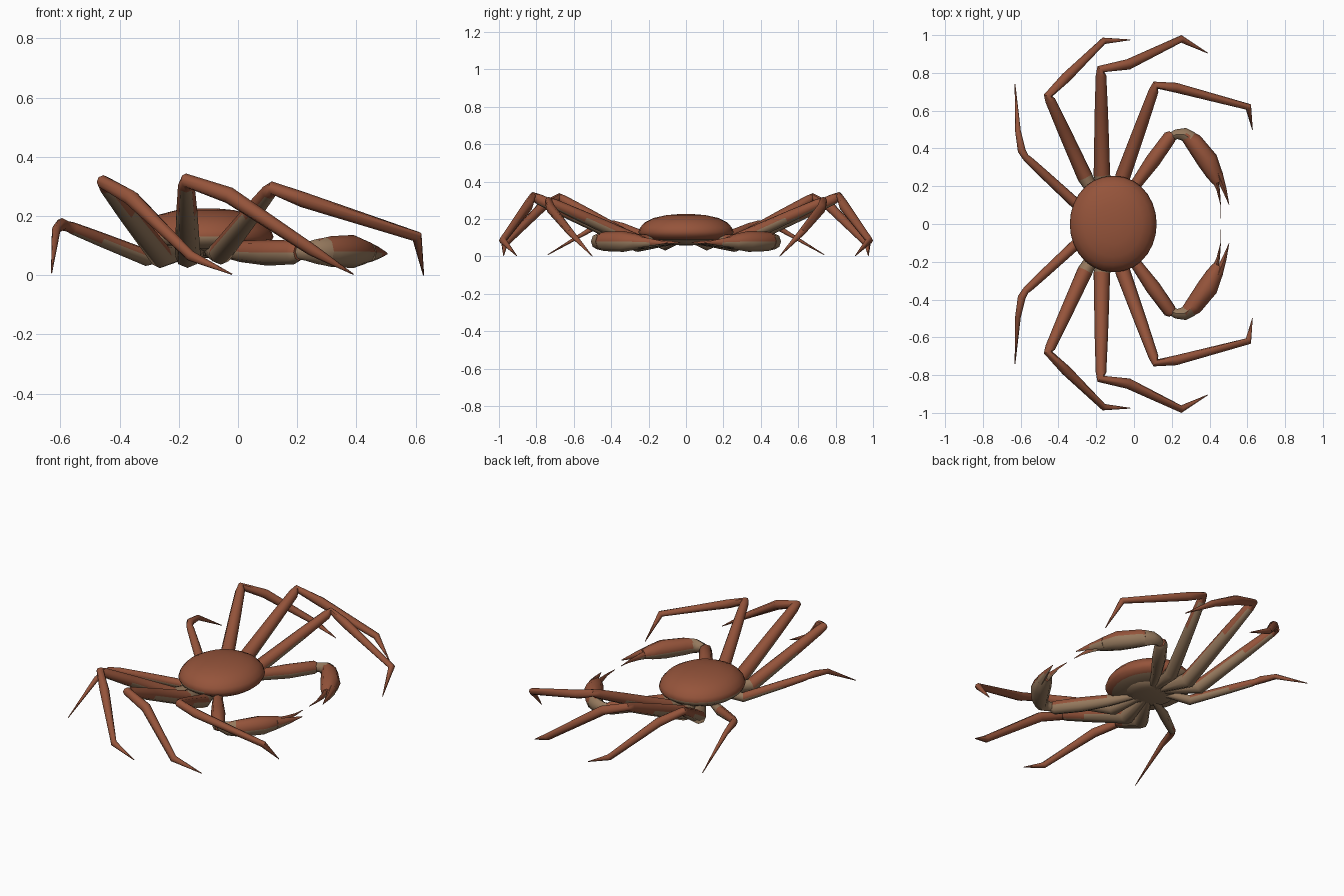
import bpy, bmesh, math
from mathutils import Vector

if "Cube" in bpy.data.objects:
    bpy.data.objects.remove(bpy.data.objects["Cube"])


def material(name, rgb):
    m = bpy.data.materials.new(name)
    m.diffuse_color = (*rgb, 1)
    m.use_nodes = True
    m.node_tree.nodes["Principled BSDF"].inputs["Base Color"].default_value = m.diffuse_color
    return m


RUST = material("rust brown", (0.30, 0.088, 0.043))
TAN = material("pale tan", (0.30, 0.19, 0.11))
SIDES = 8


def finish(name, bm, angle=50):
    bmesh.ops.recalc_face_normals(bm, faces=bm.faces)
    me = bpy.data.meshes.new(name)
    bm.to_mesh(me)
    bm.free()
    ob = bpy.data.objects.new(name, me)
    bpy.context.collection.objects.link(ob)
    me.materials.append(RUST)
    me.materials.append(TAN)
    bpy.ops.object.select_all(action='DESELECT')
    ob.select_set(True)
    bpy.context.view_layer.objects.active = ob
    bpy.ops.object.shade_smooth_by_angle(angle=math.radians(angle))
    return ob


def limb(name, path, side, pale):
    """Tapered tube. path: (x, y, z, half width, half height);
    pale: per segment, how many of the lowest strips are tan."""
    bm = bmesh.new()
    pts = [Vector((p[0], p[1] * side, p[2])) for p in path]
    rings = []
    for i, p in enumerate(pts):
        t = Vector()
        if i > 0:
            t += (p - pts[i - 1]).normalized()
        if i < len(pts) - 1:
            t += (pts[i + 1] - p).normalized()
        t.normalize()
        across = t.cross(Vector((0, 0, 1))).normalized()
        up = across.cross(t)
        w, h = path[i][3:]
        ring = []
        for k in range(SIDES):
            a = 2 * math.pi * k / SIDES
            ring.append(bm.verts.new(p + across * w * math.cos(a) + up * h * math.sin(a)))
        rings.append(ring)
    for i in range(len(rings) - 1):
        for k in range(SIDES):
            n = (k + 1) % SIDES
            f = bm.faces.new((rings[i][k], rings[i][n], rings[i + 1][n], rings[i + 1][k]))
            middle = 2 * math.pi * (k + 0.5) / SIDES
            off = abs(math.atan2(math.sin(middle + math.pi / 2), math.cos(middle + math.pi / 2)))
            f.material_index = int(off < pale[i] * math.pi / SIDES)
    bm.faces.new(rings[0]).material_index = 1
    bm.faces.new(rings[-1])
    finish(name, bm)


def leg(name, hip, base, knee, shin, ankle, tip, r, side):
    r0, r1, r2 = r
    mid = [b + (k - b) * 0.6 for b, k in zip(base, knee)]
    inner = [k + (b - k) * 0.06 for b, k in zip(base, knee)]
    rm = r0 * 0.45 + r1 * 0.55
    path = [(*hip, r0 * 0.5, r0 * 0.5), (*base, r0, r0), (*mid, rm, rm),
            (*inner, r1, r1), (*knee, r1 * 0.85, r1 * 0.85), (*shin, r1, r1),
            (*ankle, r2, r2), (*tip, 0.002, 0.002)]
    limb(name, path, side, [8, 4, 2, 0, 0, 0, 0])


# Shell: stacked rounded outlines, flatter towards the front
bm = bmesh.new()
N = 28
levels = [(0.45, 0.08), (0.85, 0.09), (0.96, 0.11), (1.0, 0.13), (0.96, 0.155),
          (0.86, 0.182), (0.68, 0.205), (0.42, 0.22), (0.15, 0.226)]
rings = []
for s, z in levels:
    ring = []
    for k in range(N):
        a = 2 * math.pi * k / N
        c, q = math.cos(a), math.sin(a)
        x = -0.11 + 0.23 * s * math.copysign(abs(c) ** 0.95, c)
        ring.append(bm.verts.new((x, 0.255 * s * q, z)))
    rings.append(ring)
for i in range(len(rings) - 1):
    for k in range(N):
        n = (k + 1) % N
        bm.faces.new((rings[i][k], rings[i][n], rings[i + 1][n], rings[i + 1][k]))
bm.faces.new(rings[0])
bm.faces.new(rings[-1])
# Pale underside and rear rim
for f in bm.faces:
    c = f.calc_center_median()
    f.material_index = int(c.z < 0.095 or (c.x < -0.04 and c.z < 0.135))
finish("shell", bm)

# Belly plate under the shell
bm = bmesh.new()
bmesh.ops.create_uvsphere(bm, u_segments=16, v_segments=8, radius=1)
for v in bm.verts:
    v.co = Vector((v.co.x * 0.14 - 0.12, v.co.y * 0.13, v.co.z * 0.025 + 0.083))
for f in bm.faces:
    f.material_index = 1
finish("belly", bm)

# Walking legs: hip, base, knee, shin, ankle, tip, radii
LEGS = {
    "front_leg": ((-0.10, 0.06, 0.085), (-0.06, 0.25, 0.075), (0.115, 0.735, 0.295),
                  (0.22, 0.722, 0.255), (0.605, 0.62, 0.13), (0.627, 0.50, 0.0),
                  (0.040, 0.026, 0.019)),
    "second_leg": ((-0.13, 0.06, 0.085), (-0.17, 0.26, 0.068), (-0.175, 0.82, 0.32),
                   (-0.03, 0.845, 0.27), (0.25, 0.98, 0.085), (0.39, 0.905, 0.003),
                   (0.044, 0.028, 0.020)),
    "third_leg": ((-0.15, 0.06, 0.085), (-0.26, 0.25, 0.064), (-0.455, 0.68, 0.315),
                  (-0.36, 0.775, 0.26), (-0.16, 0.97, 0.065), (-0.02, 0.975, 0.003),
                  (0.041, 0.027, 0.018)),
    "rear_leg": ((-0.17, 0.04, 0.08), (-0.31, 0.11, 0.06), (-0.575, 0.355, 0.165),
                 (-0.595, 0.39, 0.172), (-0.614, 0.49, 0.155), (-0.63, 0.74, 0.008),
                 (0.029, 0.021, 0.015)),
}
for side, label in ((1, "left"), (-1, "right")):
    for name, (*joints, radii) in LEGS.items():
        leg(f"{name}_{label}", *joints, radii, side)

    # Claw arm
    limb(f"claw_arm_{label}",
         [(-0.09, 0.05, 0.09, 0.02, 0.02), (0.01, 0.21, 0.08, 0.03, 0.036),
          (0.10, 0.335, 0.076, 0.040, 0.044), (0.19, 0.46, 0.077, 0.036, 0.040),
          (0.205, 0.475, 0.077, 0.024, 0.028)], side, [8, 4, 4, 4])
    # Wrist joint
    limb(f"claw_wrist_{label}",
         [(0.185, 0.455, 0.078, 0.022, 0.024), (0.225, 0.475, 0.080, 0.026, 0.030),
          (0.265, 0.475, 0.080, 0.035, 0.042), (0.30, 0.450, 0.080, 0.042, 0.048)],
         side, [8, 8, 8])
    # Claw hand
    limb(f"claw_hand_{label}",
         [(0.27, 0.475, 0.080, 0.032, 0.042), (0.315, 0.435, 0.080, 0.048, 0.052),
          (0.39, 0.335, 0.080, 0.056, 0.056), (0.425, 0.265, 0.078, 0.044, 0.042),
          (0.445, 0.22, 0.076, 0.028, 0.028)], side, [4, 4, 4, 4])
    # Fingers
    limb(f"outer_finger_{label}",
         [(0.445, 0.27, 0.077, 0.024, 0.034), (0.476, 0.19, 0.075, 0.013, 0.020),
          (0.504, 0.10, 0.073, 0.001, 0.003)], side, [4, 2])
    limb(f"inner_finger_{label}",
         [(0.418, 0.27, 0.077, 0.022, 0.032), (0.446, 0.18, 0.075, 0.009, 0.018),
          (0.459, 0.10, 0.075, 0.0015, 0.008), (0.46, 0.03, 0.075, 0.001, 0.002)],
         side, [4, 2, 0])
